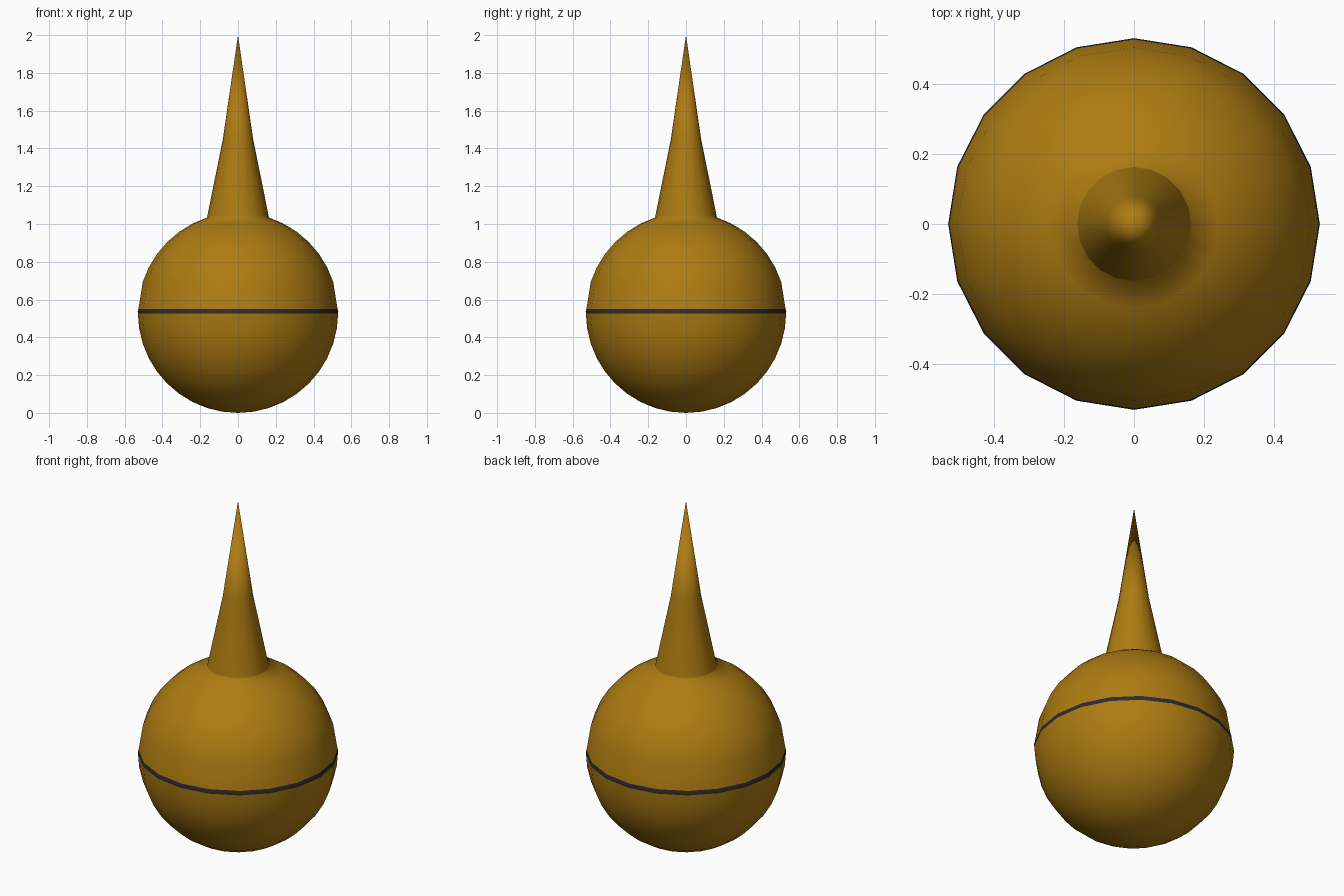
import bpy, bmesh, math

if "Cube" in bpy.data.objects:
    bpy.data.objects.remove(bpy.data.objects["Cube"])

SIDES = 20
R = 0.53


def material(name, color):
    m = bpy.data.materials.new(name)
    m.diffuse_color = (*color, 1)
    m.use_nodes = True
    m.node_tree.nodes["Principled BSDF"].inputs["Base Color"].default_value = m.diffuse_color
    return m


def arc(degrees):
    return [(R * math.cos(math.radians(a)), R + R * math.sin(math.radians(a))) for a in degrees]


def lathe(name, profile, mat):
    """Revolve (radius, z) points around z; zero radius makes a pole."""
    bm = bmesh.new()
    rings = []
    for r, z in profile:
        n = 1 if r < 1e-4 else SIDES
        rings.append([bm.verts.new((r * math.cos(2 * math.pi * i / SIDES),
                                    r * math.sin(2 * math.pi * i / SIDES), z)) for i in range(n)])
    for a, b in zip(rings, rings[1:]):
        for i in range(SIDES):
            j = (i + 1) % SIDES
            if len(a) == 1:
                bm.faces.new((a[0], b[j], b[i]))
            elif len(b) == 1:
                bm.faces.new((a[i], a[j], b[0]))
            else:
                bm.faces.new((a[i], a[j], b[j], b[i]))
    for f in bm.faces:
        f.smooth = True
    me = bpy.data.meshes.new(name)
    bm.to_mesh(me)
    bm.free()
    me.materials.append(mat)
    ob = bpy.data.objects.new(name, me)
    bpy.context.collection.objects.link(ob)
    return ob


gold = material("gold", (0.42, 0.2, 0.006))
dark = material("dark", (0.025, 0.025, 0.03))

# Lower bowl
lathe("lower_bowl", arc(range(-90, 0, 9)) + [(R, 0.525)], gold)

# Dark seam around the middle
lathe("seam_band", [(R, 0.525), (R + 0.001, 0.537), (R - 0.003, 0.55)], dark)

# Upper dome running into the tapered spike
lathe("dome_and_spike",
      [(R - 0.003, 0.55)] + arc(range(18, 73, 9)) + [(0.162, 1.045), (0.08, 1.45), (0, 2.0)], gold)
